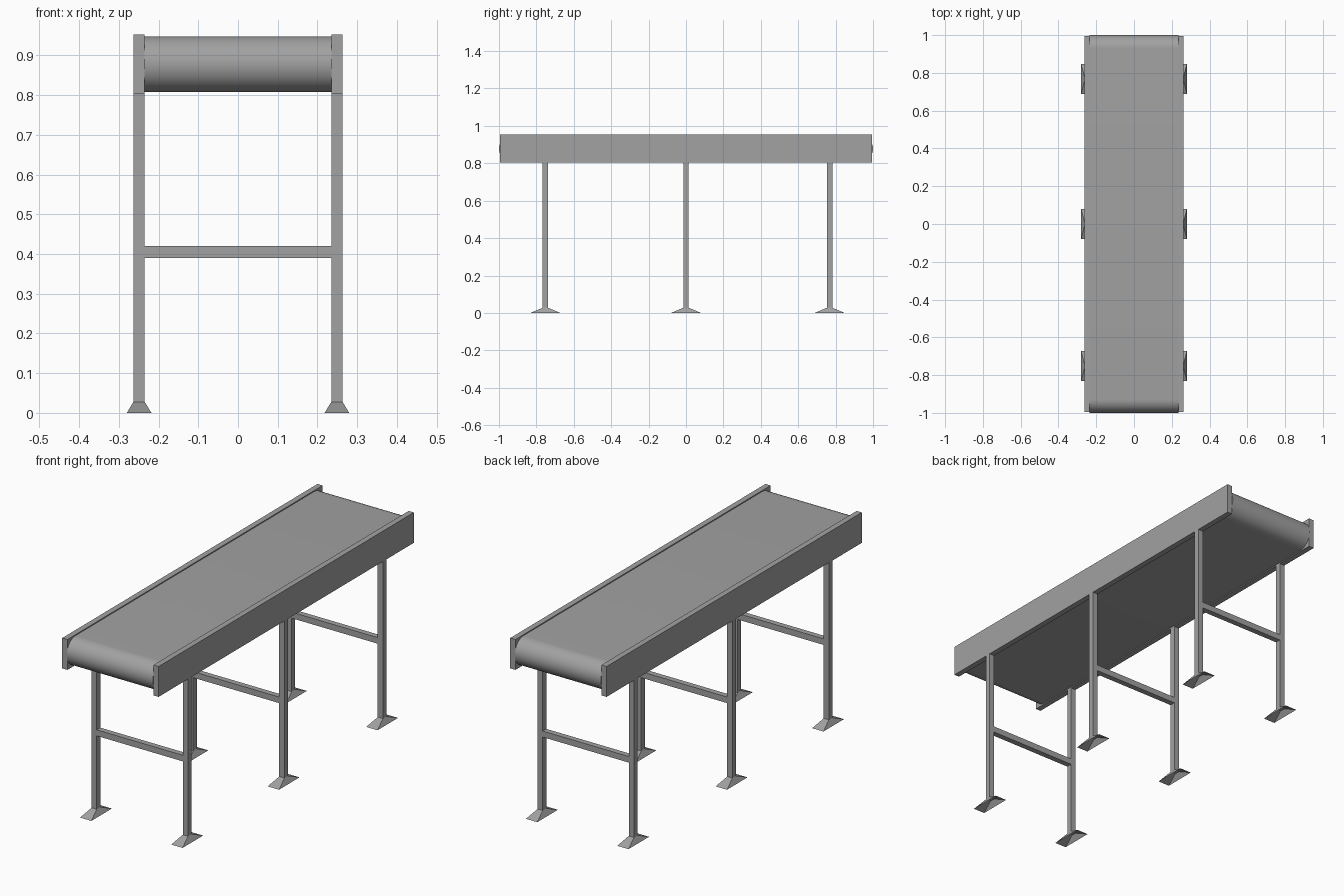
import bpy
import bmesh
import math
from mathutils import Matrix, Vector

if "Cube" in bpy.data.objects:
    bpy.data.objects.remove(bpy.data.objects["Cube"], do_unlink=True)

GREY = (0.36, 0.36, 0.36, 1.0)
metal = bpy.data.materials.new("plain grey")
metal.use_nodes = True
metal.diffuse_color = GREY
metal.node_tree.nodes["Principled BSDF"].inputs["Base Color"].default_value = GREY

SIDE_X = 0.249      # centre line of rails and legs
THICK = 0.028       # rail and leg thickness
RAIL_BOTTOM, RAIL_TOP = 0.803, 0.953
FOOT_TOP = 0.028


def finish(name, bm):
    """Turn a bmesh into a named grey object."""
    bmesh.ops.recalc_face_normals(bm, faces=bm.faces)
    mesh = bpy.data.meshes.new(name)
    bm.to_mesh(mesh)
    bm.free()
    mesh.materials.append(metal)
    obj = bpy.data.objects.new(name, mesh)
    bpy.context.collection.objects.link(obj)
    return obj


def box(name, center, size):
    bm = bmesh.new()
    matrix = Matrix.Translation(center) @ Matrix.Diagonal((*size, 1))
    bmesh.ops.create_cube(bm, size=1, matrix=matrix)
    return finish(name, bm)


def belt(name, half_width, half_length, radius, z):
    """Rounded loop profile extruded across the width."""
    bm = bmesh.new()
    steps = 24
    ring = []
    for end in (1, -1):
        for i in range(steps + 1):
            a = math.pi * i / steps
            y = end * (half_length - radius + radius * math.sin(a))
            ring.append(bm.verts.new((-half_width, y, z + end * radius * math.cos(a))))
    face = bm.faces.new(ring)
    extruded = bmesh.ops.extrude_face_region(bm, geom=[face], use_keep_orig=True)
    moved = [v for v in extruded["geom"] if isinstance(v, bmesh.types.BMVert)]
    bmesh.ops.translate(bm, verts=moved, vec=(2 * half_width, 0, 0))
    obj = finish(name, bm)
    bpy.ops.object.select_all(action="DESELECT")
    obj.select_set(True)
    bpy.context.view_layer.objects.active = obj
    bpy.ops.object.shade_smooth_by_angle(angle=math.radians(30))


def foot(name, x, y):
    """Flared hollow foot, open underneath."""
    bm = bmesh.new()
    bmesh.ops.create_cube(bm, size=1)
    for v in bm.verts:
        top = v.co.z > 0
        sx, sy = (THICK, THICK) if top else (0.062, 0.16)
        v.co = Vector((x + v.co.x * sx, y + v.co.y * sy, FOOT_TOP if top else 0))
    bm.faces.ensure_lookup_table()
    under = [f for f in bm.faces if all(v.co.z < 0.001 for v in f.verts)]
    bmesh.ops.recalc_face_normals(bm, faces=bm.faces)
    bmesh.ops.delete(bm, geom=under, context="FACES_ONLY")
    finish(name, bm)


# Belt and side rails
INNER_X = SIDE_X - THICK / 2
belt("conveyor_belt", INNER_X, 1.0, 0.07, 0.878)
for side, sign in (("left", 1), ("right", -1)):
    box(f"{side}_rail", (sign * SIDE_X, 0, (RAIL_BOTTOM + RAIL_TOP) / 2),
        (THICK, 1.99, RAIL_TOP - RAIL_BOTTOM))

# Leg frames: two legs, two feet and a crossbar each
for place, y in (("front", -0.752), ("middle", 0), ("back", 0.768)):
    for side, sign in (("left", 1), ("right", -1)):
        box(f"{place}_{side}_leg", (sign * SIDE_X, y, (FOOT_TOP + RAIL_BOTTOM) / 2),
            (THICK, THICK, RAIL_BOTTOM - FOOT_TOP))
        foot(f"{place}_{side}_foot", sign * SIDE_X, y)
    box(f"{place}_crossbar", (0, y, 0.405), (2 * INNER_X, THICK, 0.03))
